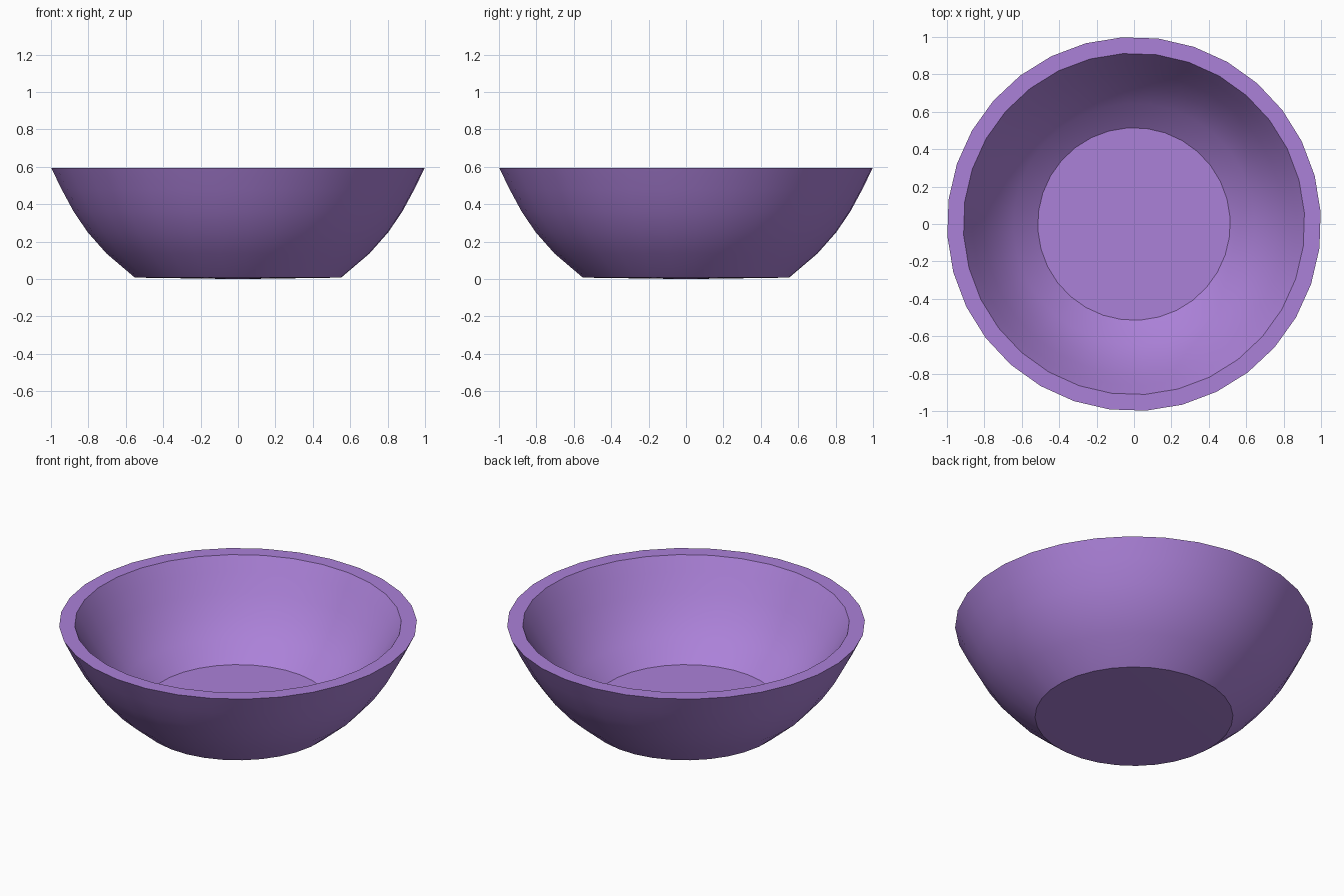
import bpy, bmesh, math

if "Cube" in bpy.data.objects:
    bpy.data.objects.remove(bpy.data.objects["Cube"])

SIDES = 32
TURN = math.radians(3.75)

# Cross-section (radius, height): underside, outer wall, rim, inner wall, floor
PROFILE = [(0.553, 0.008), (0.705, 0.137), (0.805, 0.25), (0.88, 0.36),
           (0.945, 0.48), (1.0, 0.593), (0.913, 0.593), (0.865, 0.51),
           (0.805, 0.405), (0.735, 0.302), (0.645, 0.2), (0.515, 0.1)]

bm = bmesh.new()


def ring(radius, height):
    angles = [TURN + 2 * math.pi * i / SIDES for i in range(SIDES)]
    return [bm.verts.new((radius * math.cos(a), radius * math.sin(a), height)) for a in angles]


# Walls and rim
rings = [ring(r, z) for r, z in PROFILE]
for a, b in zip(rings, rings[1:]):
    for i in range(SIDES):
        j = (i + 1) % SIDES
        bm.faces.new((a[i], a[j], b[j], b[i]))

# Flat floor, and a barely domed underside that touches the ground
bm.faces.new(rings[-1])
foot = bm.verts.new((0, 0, 0))
for i in range(SIDES):
    bm.faces.new((rings[0][(i + 1) % SIDES], rings[0][i], foot))

bmesh.ops.recalc_face_normals(bm, faces=bm.faces)
mesh = bpy.data.meshes.new("bowl")
bm.to_mesh(mesh)
bm.free()
bowl = bpy.data.objects.new("bowl", mesh)
bpy.context.collection.objects.link(bowl)

# Purple glaze
glaze = bpy.data.materials.new("purple_glaze")
glaze.diffuse_color = (0.41, 0.22, 0.69, 1)
glaze.use_nodes = True
glaze.node_tree.nodes["Principled BSDF"].inputs["Base Color"].default_value = glaze.diffuse_color
mesh.materials.append(glaze)

# Smooth walls with crisp rim and base edges
bpy.context.view_layer.objects.active = bowl
bowl.select_set(True)
bpy.ops.object.shade_smooth_by_angle(angle=math.radians(30))
